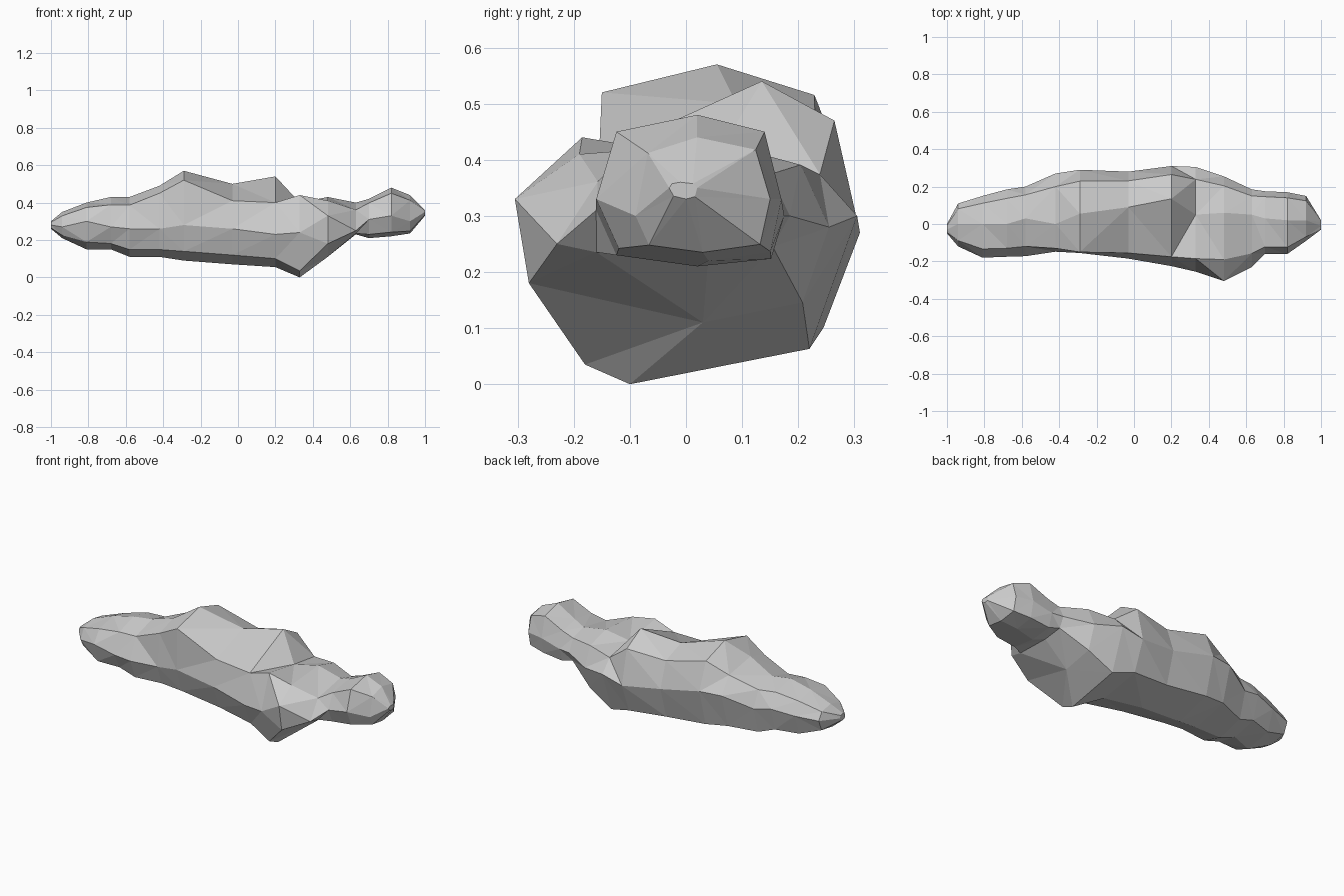
import bpy, bmesh
from mathutils import Vector

# Cross-sections along the rock: x, then (y, z) of front, top, back and bottom
SECTIONS = [
    (-1.00, -.05, .28, -.03, .30, .00, .28, -.03, .26),
    (-.94, -.12, .27, .00, .35, .11, .29, -.02, .21),
    (-.81, -.18, .30, .00, .40, .15, .30, -.05, .15),
    (-.68, -.175, .27, .00, .43, .185, .32, .00, .15),
    (-.58, -.172, .26, .03, .43, .20, .30, .00, .11),
    (-.42, -.148, .26, .00, .49, .27, .36, .00, .11),
    (-.29, -.155, .28, .055, .57, .29, .36, .02, .09),
    (-.03, -.185, .26, .09, .50, .28, .30, .03, .07),
    (.20, -.225, .23, .135, .54, .31, .27, .00, .055),
    (.33, -.255, .24, .05, .40, .305, .30, -.10, .00),
    (.48, -.305, .33, .06, .43, .255, .28, .03, .11),
    (.63, -.23, .25, .05, .40, .185, .30, .04, .23),
    (.70, -.16, .31, .03, .42, .175, .30, .02, .21),
    (.82, -.16, .33, .02, .48, .17, .33, .04, .22),
    (.92, -.09, .30, .02, .44, .15, .33, .03, .235),
    (1.00, -.03, .35, -.01, .36, .02, .35, .00, .33),
]
# Upper front shoulder, pushed to uneven (y, z) places along the middle
SHOULDER = {-.42: (-.13, .45), -.29: (-.15, .52), -.03: (-.155, .41),
            .20: (-.175, .40), .33: (-.185, .44), .48: (-.19, .41)}
# Lower front keel under the right-hand bulge
KEEL = {.33: (-.18, .035), .48: (-.28, .18)}


def ring(bm, s):
    x = s[0]
    front, top, back, bottom = [Vector((s[i], s[i + 1])) for i in (1, 3, 5, 7)]
    full = .6 if .65 < x < .95 else .48

    def corner(a, b, fullness=full):
        # a is a side point, b the top or bottom point
        return ((a + b) / 2).lerp(Vector((a.x, b.y)), fullness)

    shoulder = Vector(SHOULDER.get(x, corner(front, top)))
    keel = Vector(KEEL.get(x, corner(front, bottom)))
    pts = [front, shoulder, top, corner(back, top), back,
           corner(back, bottom, full + .1), bottom, keel]
    return [bm.verts.new((x, p.x, p.y)) for p in pts]


# Loft the sections into one closed, faceted boulder
bm = bmesh.new()
rings = [ring(bm, s) for s in SECTIONS]
for a, b in zip(rings, rings[1:]):
    for i in range(8):
        j = (i + 1) % 8
        bm.faces.new((a[i], a[j], b[j], b[i]))
bm.faces.new(rings[0])
bm.faces.new(rings[-1])
bmesh.ops.triangulate(bm, faces=bm.faces[:], quad_method='SHORT_EDGE')
bmesh.ops.recalc_face_normals(bm, faces=bm.faces[:])

mesh = bpy.data.meshes.new("long_rock")
bm.to_mesh(mesh)
bm.free()
rock = bpy.data.objects.new("long_rock", mesh)
bpy.context.collection.objects.link(rock)
